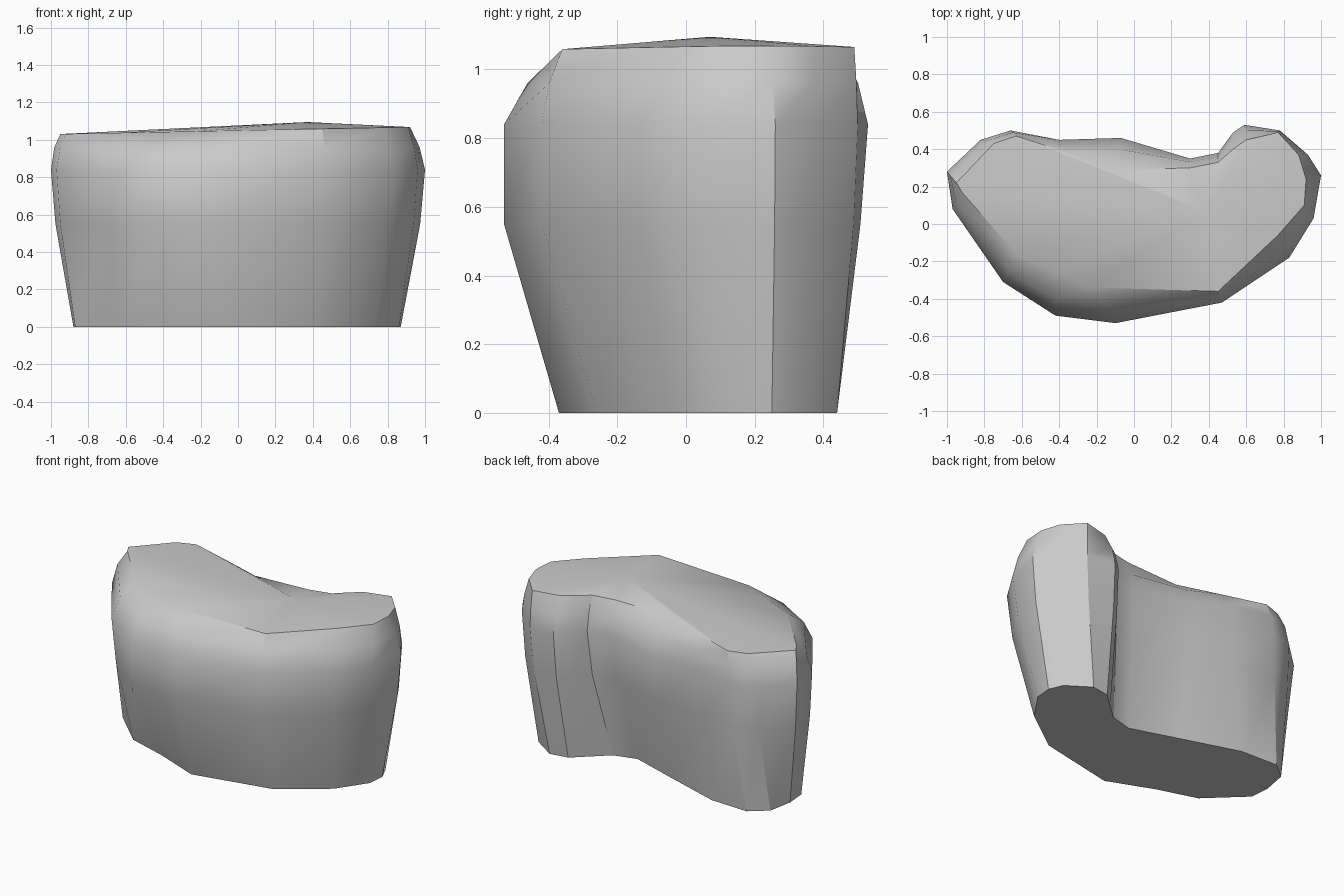
import bpy, bmesh

if "Cube" in bpy.data.objects:
    bpy.data.objects.remove(bpy.data.objects["Cube"])

# Matching bean-shaped outlines, counter-clockwise from the left tip
BASE = [(-.88, .18), (-.87, .05), (-.64, -.17), (-.38, -.25), (-.08, -.37), (.44, -.26),
        (.73, -.05), (.86, .14), (.87, .25), (.83, .34), (.68, .44), (.56, .42), (.46, .33),
        (.36, .24), (.21, .20), (-.10, .30), (-.48, .42), (-.74, .43), (-.85, .34)]
BELLY = [(-1, .28), (-.97, .08), (-.70, -.31), (-.42, -.49), (-.10, -.53), (.47, -.42),
         (.83, -.18), (.96, .03), (1, .26), (.93, .37), (.78, .50), (.59, .53), (.53, .49),
         (.45, .38), (.30, .35), (-.07, .46), (-.40, .45), (-.66, .50), (-.82, .45)]
RIM = [(-.95, .22), (-.92, .17), (-.63, -.16), (-.42, -.25), (-.22, -.34), (.45, -.36),
       (.77, -.06), (.91, .10), (.92, .24), (.88, .37), (.77, .49), (.60, .45), (.53, .40),
       (.45, .33), (.30, .30), (-.08, .29), (-.35, .38), (-.63, .47), (-.75, .43)]
N = len(BASE)


def blend(a, b, weight, z):
    return [(p[0] + (q[0] - p[0]) * weight(i), p[1] + (q[1] - p[1]) * weight(i), z)
            for i, (p, q) in enumerate(zip(a, b))]


# Stacked sections: foot, flared side, widest belly, rounded shoulder, rim
sections = [
    blend(BASE, BASE, lambda i: 0, 0),
    blend(BASE, BELLY, lambda i: 1 if 3 <= i <= 5 else .8, .55),
    blend(BELLY, BELLY, lambda i: 0, .84),
    blend(BELLY, RIM, lambda i: .36, .96),
    [(x, y, 1.05 + .02 * x) for x, y in RIM],
]

bm = bmesh.new()
rings = [[bm.verts.new(p) for p in s] for s in sections]
for low, high in zip(rings, rings[1:]):
    for i in range(N):
        j = (i + 1) % N
        bm.faces.new((low[i], low[j], high[j], high[i]))
bm.faces.new(rings[0][::-1])

# Slightly crowned top
crown = bm.verts.new((.37, .07, 1.095))
for i in range(N):
    bm.faces.new((rings[-1][i], rings[-1][(i + 1) % N], crown))
bmesh.ops.recalc_face_normals(bm, faces=bm.faces[:])

mesh = bpy.data.meshes.new("bean_block")
bm.to_mesh(mesh)
bm.free()
block = bpy.data.objects.new("bean_block", mesh)
bpy.context.collection.objects.link(block)

# Soft sides with crisp foot and rim
bpy.context.view_layer.objects.active = block
block.select_set(True)
bpy.ops.object.shade_smooth_by_angle(angle=0.55)
